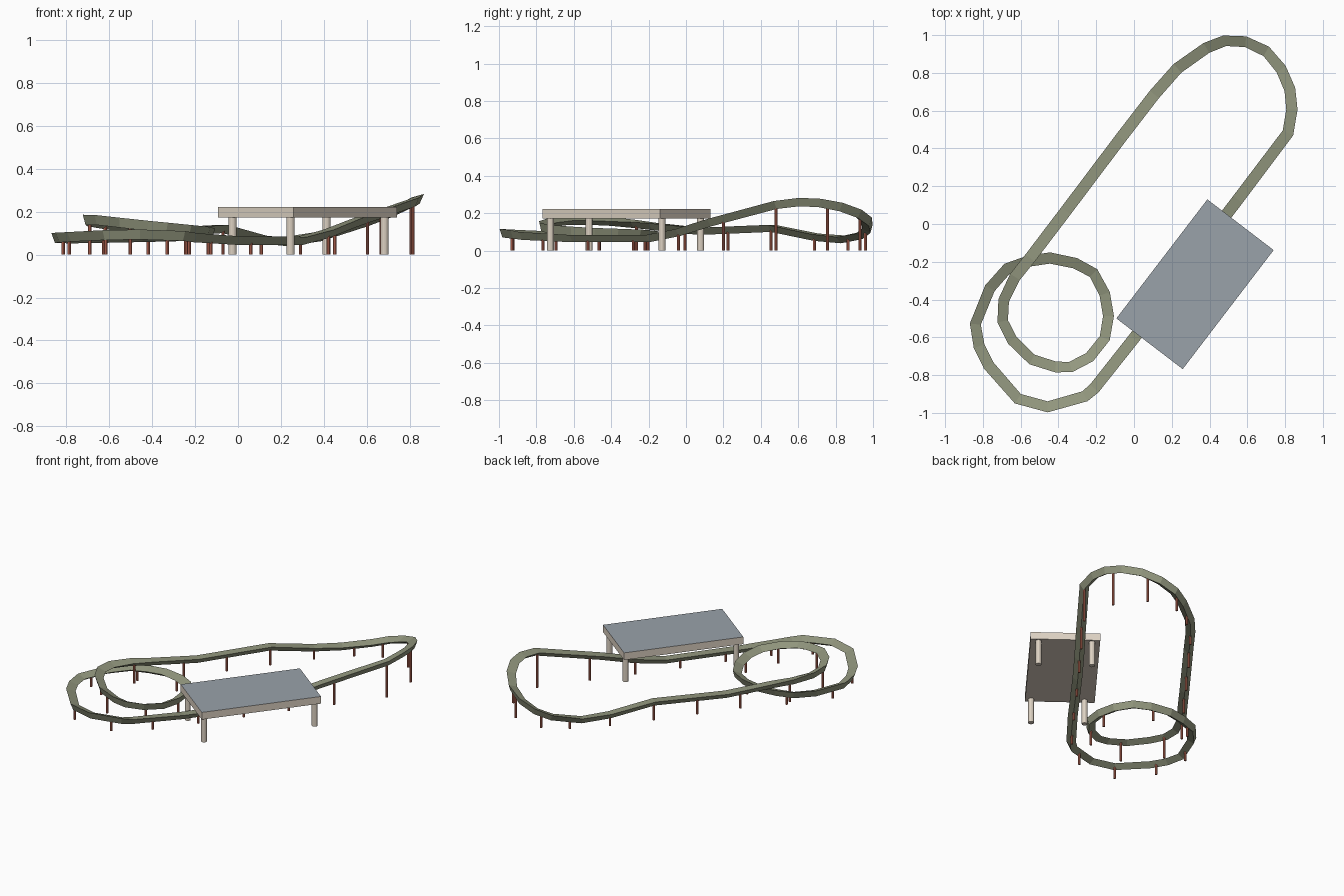
import bpy, bmesh, math
from mathutils import Vector, Matrix

if "Cube" in bpy.data.objects:
    bpy.data.objects.remove(bpy.data.objects["Cube"])

# centre line of the closed track (x, y, height of running surface)
PATH = [Vector(p) for p in [
    (.815, .482, .26), (.836, .607, .274), (.825, .713, .268), (.779, .82, .246),
    (.70, .914, .208), (.591, .965, .165), (.48, .970, .128), (.383, .932, .098),
    (.23, .824, .077), (.108, .686, .09), (-.07, .455, .138), (-.36, .07, .122),
    (-.55, -.18, .148), (-.63, -.28, .158), (-.69, -.405, .168), (-.695, -.515, .173),
    (-.645, -.615, .173), (-.54, -.717, .161), (-.415, -.757, .145), (-.335, -.757, .136),
    (-.235, -.705, .125), (-.155, -.605, .116), (-.135, -.488, .11), (-.155, -.37, .105),
    (-.214, -.26, .10), (-.31, -.208, .097), (-.445, -.18, .095), (-.56, -.197, .092),
    (-.67, -.235, .09), (-.763, -.34, .088), (-.84, -.53, .09), (-.82, -.647, .093),
    (-.77, -.748, .097), (-.615, -.925, .104), (-.457, -.968, .106), (-.26, -.912, .10),
    (-.21, -.87, .095), (0, -.605, .083), (.3, -.2, .083), (.42, -.04, .115),
    (.55, .13, .167)]]
# cross-section: flat top with a V-shaped underside (sideways, vertical)
SECTION = [(-.031, 0), (.031, 0), (0, -.038)]
# supports: path position as point number plus fraction to the next point
SUPPORTS = [0, 2.4, 4.3, 6.3, 7.6, 9, 10, 10.6, 11.3, 12.85, 15.1, 17.3, 20.1, 22.2,
            25.15, 27.6, 29.65, 31.7, 33, 34.65, 36.4, 37.2, 37.8, 39, 40.2]
N = len(PATH)


def material(name, rgb):
    m = bpy.data.materials.new(name)
    m.diffuse_color = (*rgb, 1)
    m.use_nodes = True
    m.node_tree.nodes["Principled BSDF"].inputs["Base Color"].default_value = m.diffuse_color
    return m


OLIVE = material("olive_track", (.29, .31, .21))
RED = material("rust_red", (.60, .17, .11))
BEIGE = material("beige", (.72, .64, .54))
SLATE = material("slate_roof", (.32, .36, .40))


def finish(bm, name, *mats):
    bmesh.ops.recalc_face_normals(bm, faces=bm.faces)
    me = bpy.data.meshes.new(name)
    bm.to_mesh(me)
    bm.free()
    ob = bpy.data.objects.new(name, me)
    for m in mats:
        me.materials.append(m)
    bpy.context.collection.objects.link(ob)
    return ob


def post(name, x, y, top, radius, sides, mat):
    bm = bmesh.new()
    bmesh.ops.create_cone(bm, cap_ends=True, segments=sides, radius1=radius,
                          radius2=radius, depth=top,
                          matrix=Matrix.Translation((x, y, top / 2)))
    return finish(bm, name, mat)


# banked track: lean follows the curvature, outer edge raised
def curvature(i):
    a = (PATH[i] - PATH[i - 1]).xy
    b = (PATH[(i + 1) % N] - PATH[i]).xy
    turn = math.atan2(a.x * b.y - a.y * b.x, a.dot(b))
    return 2 * turn / (a.length + b.length)


curv = [curvature(i) for i in range(N)]
bm = bmesh.new()
rings = []
for i in range(N):
    k = (curv[i - 1] + 2 * curv[i] + curv[(i + 1) % N]) / 4
    bank = max(-.42, min(.42, k * .12))
    a = (PATH[i] - PATH[i - 1]).normalized()
    b = (PATH[(i + 1) % N] - PATH[i]).normalized()
    t = (a + b).normalized()
    right = Vector((t.y, -t.x, 0)).normalized()
    up = right.cross(t)
    side = right * math.cos(bank) + up * math.sin(bank)
    lift = up * math.cos(bank) - right * math.sin(bank)
    rings.append([bm.verts.new(PATH[i] + side * u + lift * v) for u, v in SECTION])
for i in range(N):
    r, s = rings[i], rings[(i + 1) % N]
    for j in range(len(SECTION)):
        k = (j + 1) % len(SECTION)
        bm.faces.new((r[j], r[k], s[k], s[j]))
finish(bm, "track", OLIVE)

# track supports
for n, pos in enumerate(SUPPORTS):
    i = int(pos)
    p = PATH[i].lerp(PATH[(i + 1) % N], pos - i)
    post(f"track_support_{n + 1}", p.x, p.y, p.z - .02, .008, 8, RED)

# station roof with slate top, on four legs
place = Matrix.Translation((.323, -.319, 0)) @ Matrix.Rotation(math.radians(52.6), 4, 'Z')
bm = bmesh.new()
bmesh.ops.create_cube(bm, size=1, matrix=place @ Matrix.Translation((0, 0, .197))
                      @ Matrix.Diagonal((.793, .442, .05, 1)))
bm.normal_update()
for f in bm.faces:
    f.material_index = int(f.normal.z > .9)
finish(bm, "station_roof", BEIGE, SLATE)
for sx in (-1, 1):
    for sy in (-1, 1):
        p = place @ Vector((.37 * sx, .17 * sy - (.014 if sx < 0 else 0), 0))
        post(f"station_leg_{'front' if sx < 0 else 'back'}_{'right' if sy < 0 else 'left'}",
             p.x, p.y, .18, .0185, 12, BEIGE)
